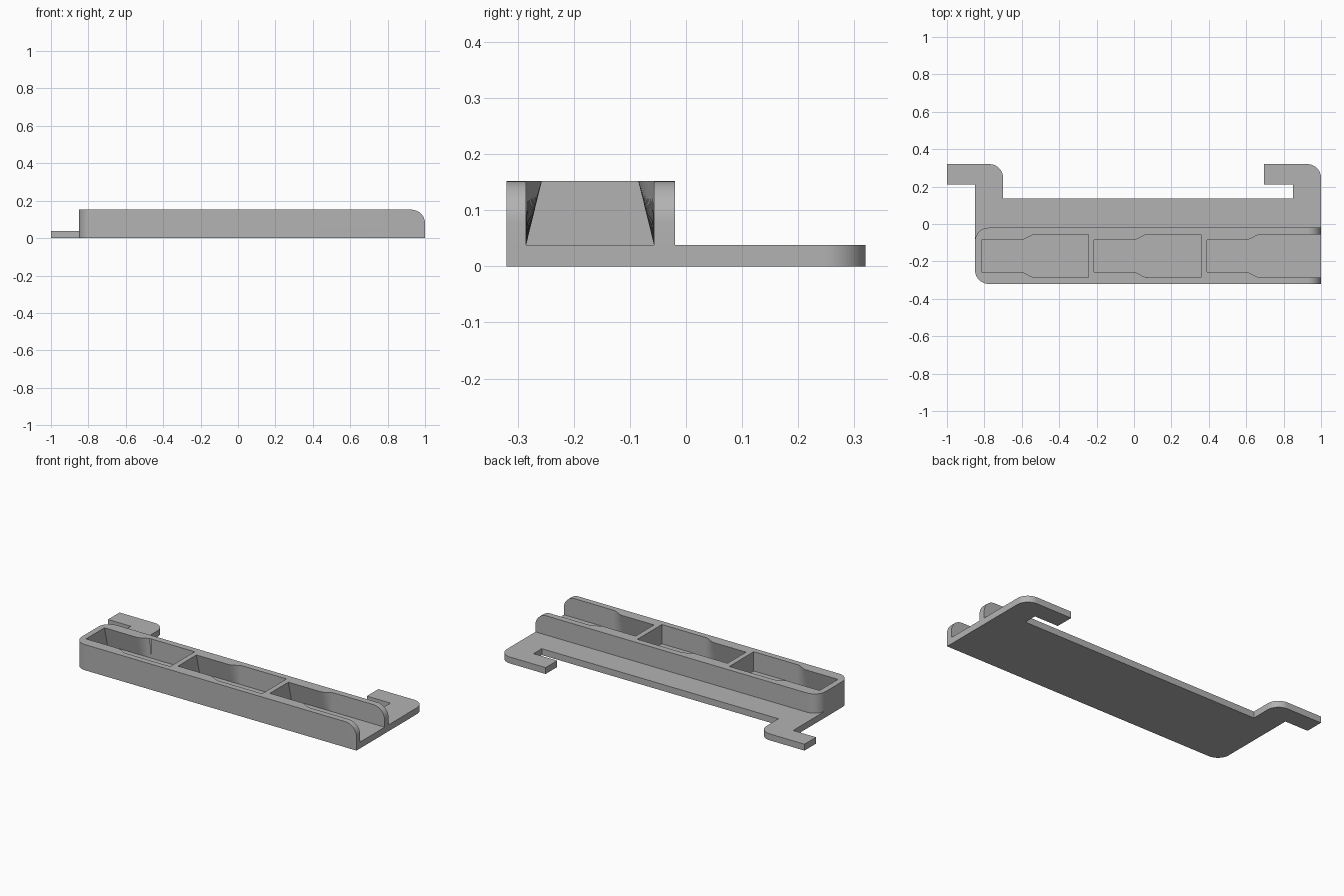
import bpy, bmesh, math
from mathutils import Vector

if "Cube" in bpy.data.objects:
    bpy.data.objects.remove(bpy.data.objects["Cube"])

BASE, TOP, R = 0.038, 0.152, 0.073        # plate height, tray height, corner radius
BACK, FRONT, LEFT = -0.02, -0.32, -0.85   # tray limits

grey = bpy.data.materials.new("plain_grey")
grey.use_nodes = True
colour = (0.45, 0.45, 0.45, 1)
grey.diffuse_color = colour
grey.node_tree.nodes["Principled BSDF"].inputs["Base Color"].default_value = colour


def outline(points):
    """Closed outline; points flagged True get a rounded corner."""
    out = []
    for i, (x, y, rounded) in enumerate(points):
        p = Vector((x, y))
        if not rounded:
            out.append(p)
            continue
        a = (Vector(points[i - 1][:2]) - p).normalized()
        b = (Vector(points[(i + 1) % len(points)][:2]) - p).normalized()
        centre = p + (a + b) * R
        for k in range(13):
            t = k / 12 * math.pi / 2
            out.append(centre - b * R * math.cos(t) - a * R * math.sin(t))
    return out


def loft(name, low, high, z0, z1, round_end=False):
    """Solid between two matching outlines."""
    bm = bmesh.new()
    lo = [bm.verts.new((x, y, z0)) for x, y in low]
    hi = [bm.verts.new((x, y, z1)) for x, y in high]
    n = len(lo)
    bm.faces.new(lo[::-1])
    bm.faces.new(hi)
    for i in range(n):
        j = (i + 1) % n
        bm.faces.new((lo[i], lo[j], hi[j], hi[i]))
    if round_end:
        edges = [e for e in bm.edges if all(v.co.x > 0.99 and v.co.z > z1 - 0.001 for v in e.verts)]
        bmesh.ops.bevel(bm, geom=edges, offset=R, segments=12, profile=0.5, affect='EDGES')
    bmesh.ops.recalc_face_normals(bm, faces=bm.faces)
    mesh = bpy.data.meshes.new(name)
    bm.to_mesh(mesh)
    bm.free()
    mesh.materials.append(grey)
    obj = bpy.data.objects.new(name, mesh)
    bpy.context.collection.objects.link(obj)
    return obj


def combine(target, other, operation):
    mod = target.modifiers.new(operation.lower(), 'BOOLEAN')
    mod.operation, mod.object, mod.solver = operation, other, 'EXACT'
    bpy.context.view_layer.objects.active = target
    bpy.ops.object.modifier_apply(modifier=mod.name)
    bpy.data.objects.remove(other)


def pocket_outline(x0, x1, lean):
    """Pocket plan: narrow section easing through an S-curve into a wide one."""
    y0, y1 = -0.285, -0.057
    side = [(x0, lean)]
    for k in range(13):
        t = k / 12
        side.append((x0 + 0.21 + 0.075 * t, lean * (1 - t * t * (3 - 2 * t))))
    side.append((x1, 0))
    return [(x, y0 + d) for x, d in side] + [(x, y1 - d) for x, d in reversed(side)]


# base plate with two hooks pointing the same way
plate = outline([
    (LEFT, FRONT, True), (1, FRONT, False), (1, 0.32, True), (0.695, 0.32, False),
    (0.695, 0.212, False), (0.85, 0.212, False), (0.85, 0.135, False),
    (-0.70, 0.135, False), (-0.70, 0.32, True), (-1, 0.32, False),
    (-1, 0.212, False), (LEFT, 0.212, False)])
holder = loft("hooked_tray", plate, plate, 0, BASE)

# raised tray, rounded at the open end
body = outline([(LEFT, FRONT, True), (1, FRONT, False), (1, BACK, False), (LEFT, BACK, True)])
combine(holder, loft("tray_body", body, body, 0, TOP, True), 'UNION')

# three pockets with inward leaning walls, the last one open at the end
OVER = TOP + 0.03
for i in range(3):
    x0 = -0.815 + 0.602 * i
    x1 = 1.1 if i == 2 else x0 + 0.571
    lean = 0.028 * (OVER - BASE) / (TOP - BASE)
    cutter = loft("pocket_cutter", pocket_outline(x0, x1, 0), pocket_outline(x0, x1, lean), BASE, OVER)
    cutter.hide_render = True
    combine(holder, cutter, 'DIFFERENCE')

bpy.ops.object.select_all(action='DESELECT')
holder.select_set(True)
bpy.context.view_layer.objects.active = holder
bpy.ops.object.shade_smooth_by_angle(angle=math.radians(25))
